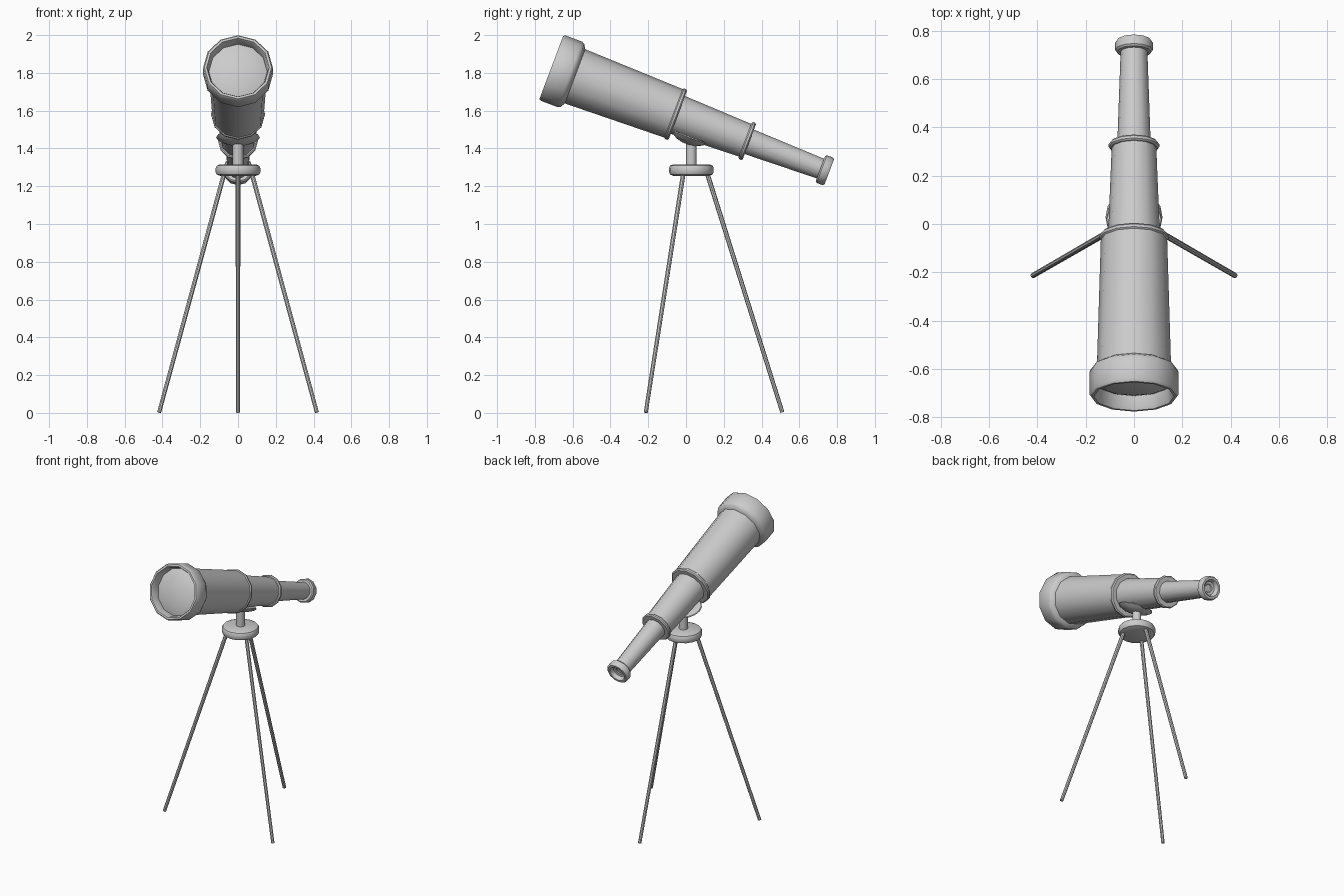
import bpy, bmesh
from math import radians, sin, cos, pi
from mathutils import Vector, Matrix

if "Cube" in bpy.data.objects:
    bpy.data.objects.remove(bpy.data.objects["Cube"])

SIDES = 12
FRONT = Vector((0, -0.713, 1.829))                      # centre of the objective rim
AXIS = Vector((0, 1.471, -0.553)).normalized()          # towards the eyepiece
HEAD = Vector((0, 0.028, 0))                            # tripod centre


def frame(origin, axis):
    # local z follows the axis, local x stays on world x
    x = Vector((1, 0, 0))
    y = axis.cross(x).normalized()
    m = Matrix((x, y, axis)).transposed().to_4x4()
    m.translation = origin
    return m


def lathe(name, profile, matrix, sides=SIDES, closed=False):
    # revolve (radius, height) points around local z
    bm = bmesh.new()
    rings = []
    for r, h in profile:
        if r < 1e-6:
            rings.append([bm.verts.new((0, 0, h))] * sides)
        else:
            rings.append([bm.verts.new((r * cos(2 * pi * i / sides), r * sin(2 * pi * i / sides), h))
                          for i in range(sides)])
    pairs = list(zip(rings, rings[1:]))
    if closed:
        pairs.append((rings[-1], rings[0]))
    for a, b in pairs:
        for i in range(sides):
            j = (i + 1) % sides
            quad = list(dict.fromkeys((a[i], a[j], b[j], b[i])))
            bm.faces.new(quad)
    bmesh.ops.recalc_face_normals(bm, faces=bm.faces)
    mesh = bpy.data.meshes.new(name)
    bm.to_mesh(mesh)
    bm.free()
    ob = bpy.data.objects.new(name, mesh)
    bpy.context.collection.objects.link(ob)
    ob.matrix_world = matrix
    bpy.ops.object.select_all(action='DESELECT')
    ob.select_set(True)
    bpy.context.view_layer.objects.active = ob
    bpy.ops.object.shade_smooth_by_angle(angle=radians(40))
    return ob


def collar(name, s, r_in, r_out, half):
    # rounded band around the tube
    b = half * 0.55
    lathe(name, [(r_in, s - half), (r_out - b, s - half), (r_out, s - half + b),
                 (r_out, s + half - b), (r_out - b, s + half), (r_in, s + half)], scope, closed=True)


scope = frame(FRONT, AXIS)

# objective hood with recessed opening
lathe("objective_hood", [(0.155, 0.055), (0.160, 0.012), (0.166, 0.0), (0.178, 0.0), (0.185, 0.010),
                         (0.185, 0.105), (0.178, 0.120), (0.150, 0.136), (0.140, 0.136)],
      scope, closed=True)
# slightly domed lens
lathe("objective_lens", [(0, 0.032), (0.05, 0.035), (0.10, 0.043), (0.135, 0.053), (0.157, 0.062)], scope)

# three telescoping tubes
lathe("main_tube", [(0, 0.11), (0.154, 0.11), (0.137, 0.70), (0, 0.70)], scope)
lathe("middle_tube", [(0, 0.69), (0.108, 0.69), (0.092, 1.106), (0, 1.106)], scope)
lathe("eyepiece_tube", [(0, 1.09), (0.070, 1.09), (0.055, 1.535), (0, 1.535)], scope)

# collars at the tube joints
collar("main_collar", 0.703, 0.10, 0.143, 0.013)
collar("middle_collar", 1.108, 0.065, 0.105, 0.012)

# eyepiece cup with a stepped hole
lathe("eyepiece_cup", [(0.050, 1.522), (0.071, 1.522), (0.078, 1.530), (0.078, 1.563), (0.071, 1.572),
                       (0.056, 1.572), (0.048, 1.562), (0.044, 1.545), (0.028, 1.542), (0.024, 1.537),
                       (0, 1.537)], scope)

# shallow bowl-shaped saddle under the tube
saddle_frame = scope @ Matrix.Translation((0, 0, 0.812))
down = saddle_frame.to_3x3() @ Vector((0, 1, 0))
if down.z > 0:
    down = -down
saddle = frame(saddle_frame.translation + down * 0.085, down)
lathe("saddle", [(0, 0.0), (0.112, 0.0), (0.116, 0.006), (0.098, 0.020), (0.065, 0.034), (0.03, 0.042), (0, 0.043)],
      saddle @ Matrix.Diagonal((1, 0.86, 1, 1)), 16)

# post and tripod head
base = Matrix.Translation(HEAD)
lathe("post", [(0, 1.29), (0.028, 1.29), (0.028, 1.45), (0, 1.45)], base)
lathe("tripod_head", [(0, 1.255), (0.095, 1.255), (0.112, 1.262), (0.118, 1.274), (0.118, 1.297),
                      (0.112, 1.309), (0.095, 1.316), (0, 1.316)], base, 16)

# three splayed legs
for i, deg in enumerate((90, 210, 330)):
    out = Vector((cos(radians(deg)), sin(radians(deg)), 0))
    foot = HEAD + out * 0.482 + Vector((0, 0, 0.003))
    top = HEAD + out * 0.082 + Vector((0, 0, 1.275))
    d = top - foot
    m = Matrix.Translation(foot) @ d.to_track_quat('Z', 'Y').to_matrix().to_4x4()
    lathe(f"tripod_leg_{i + 1}", [(0, 0), (0.011, 0), (0.0125, d.length), (0, d.length)], m, 8)
